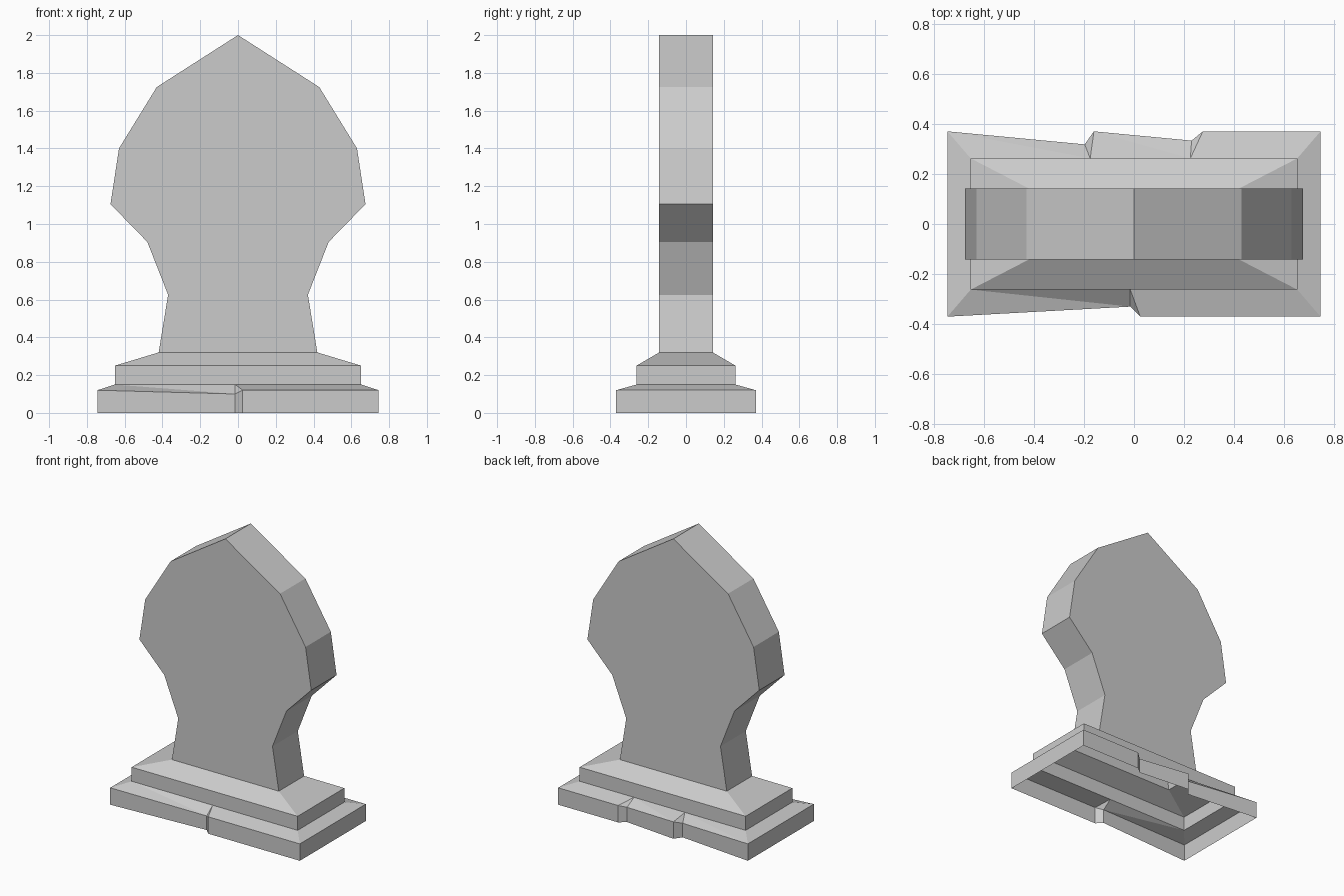
import bpy, bmesh

cube = bpy.data.objects.get("Cube")
if cube:
    bpy.data.objects.remove(cube, do_unlink=True)

stone = bpy.data.materials.new("grey stone")
stone.use_nodes = True
GREY = (0.6, 0.6, 0.6, 1)
stone.diffuse_color = GREY
stone.node_tree.nodes["Principled BSDF"].inputs["Base Color"].default_value = GREY


def make_part(name, faces):
    """Build a flat-shaded part from faces given as lists of points."""
    bm = bmesh.new()
    for points in faces:
        bm.faces.new([bm.verts.new(p) for p in points])
    bmesh.ops.remove_doubles(bm, verts=bm.verts, dist=0.0005)
    mesh = bpy.data.meshes.new(name)
    bm.to_mesh(mesh)
    bm.free()
    mesh.materials.append(stone)
    ob = bpy.data.objects.new(name, mesh)
    bpy.context.collection.objects.link(ob)
    return ob


def rect(x, y, z):
    return [(-x, -y, z), (x, -y, z), (x, y, z), (-x, y, z)]


def band(low, high):
    """Faces between two matching loops; repeated points give triangles."""
    faces = []
    for i in range(len(low)):
        j = (i + 1) % len(low)
        a, b, c, d = low[i], low[j], high[j], high[i]
        if c == d:
            faces.append([a, b, c])
        else:
            faces += [[a, b, d], [b, c, d]]
    return faces


def quad_band(low, high):
    n = len(low)
    return [[low[i], low[(i + 1) % n], high[(i + 1) % n], high[i]] for i in range(n)]


# Lower plinth: open underneath, with chipped notches in its front and back
rim = rect(0.745, 0.37, 0.12)
ledge = rect(0.652, 0.262, 0.15)
front_crack = (-0.015, -0.262, 0.15)
back_cracks = [(0.225, 0.262, 0.15), (-0.175, 0.262, 0.15)]
outer = [rim[0], (-0.015, -0.33, 0.10), (0.025, -0.37, 0.12), rim[1],
         rim[2], (0.275, 0.37, 0.12), (0.23, 0.333, 0.105),
         (-0.16, 0.37, 0.12), (-0.197, 0.318, 0.10), rim[3]]
inner = [ledge[0], front_crack, front_crack, ledge[1], ledge[2]]
for crack in back_cracks:
    inner += [crack, crack]
inner.append(ledge[3])
ground = [(x, y, 0) for x, y, z in outer]
make_part("lower_plinth", quad_band(ground, outer) + band(outer, inner))

# Upper plinth: upright wall and sloping shoulder
shoulder = rect(0.652, 0.262, 0.25)
foot = rect(0.42, 0.142, 0.32)
make_part("upper_plinth", quad_band(ledge, shoulder) + quad_band(shoulder, foot))

# Headstone slab: half outline mirrored and extruded front to back
half = [(0.42, 0.32), (0.37, 0.625), (0.48, 0.905), (0.675, 1.105),
        (0.63, 1.40), (0.43, 1.725)]
outline = half + [(0, 2)] + [(-x, z) for x, z in reversed(half)]
front = [(x, -0.142, z) for x, z in outline]
back = [(x, 0.142, z) for x, z in outline]
sides = [[front[i], back[i], back[i + 1], front[i + 1]] for i in range(len(outline) - 1)]
make_part("headstone_slab", [front, back[::-1]] + sides)
